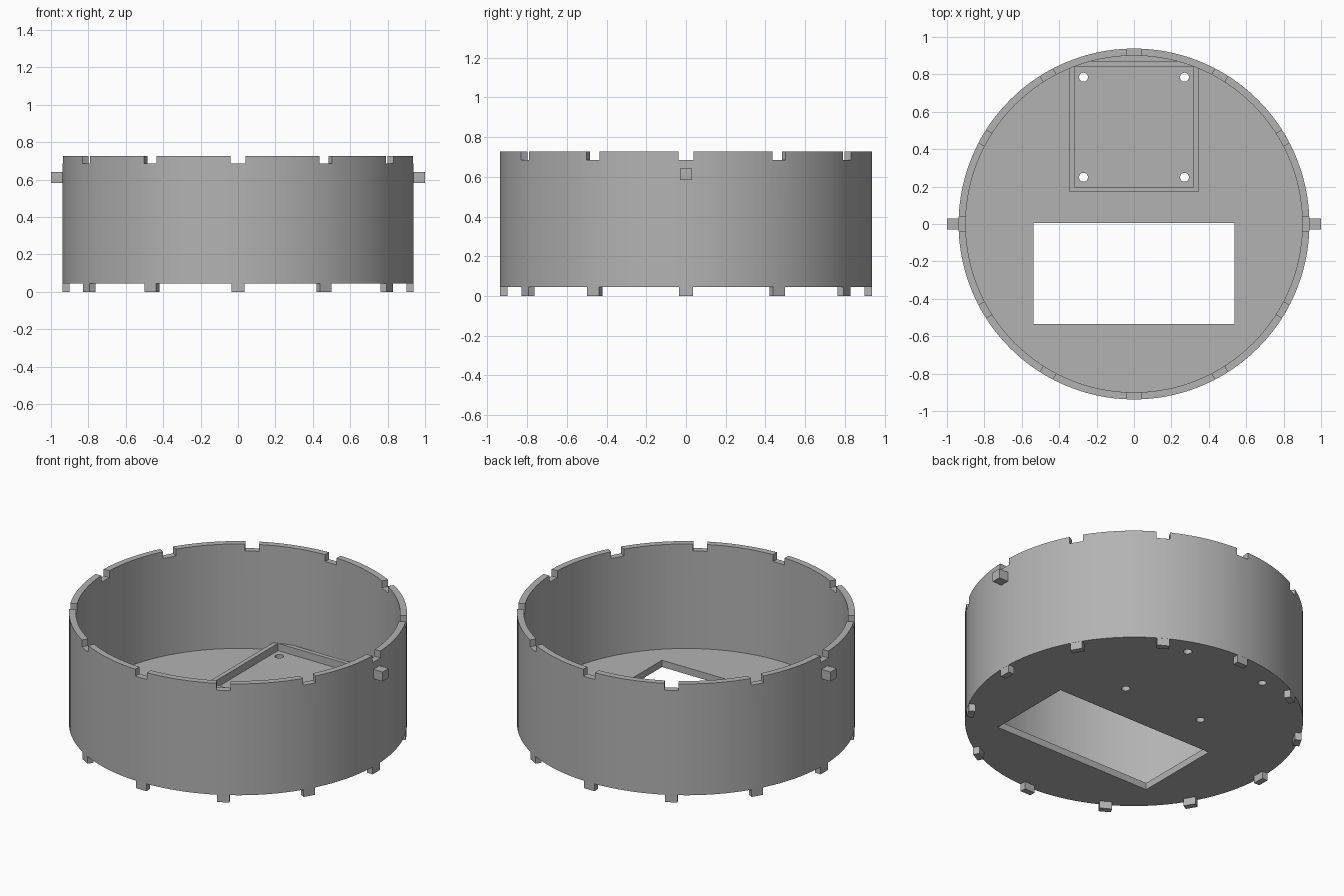
import bpy, bmesh, math
from mathutils import Matrix, Vector

old = bpy.data.objects.get("Cube")
if old:
    bpy.data.objects.remove(old)

R_OUT, R_IN = 0.938, 0.9
BOTTOM, FLOOR, TOP = 0.045, 0.087, 0.727
SIDES = 120

grey = bpy.data.materials.new("plain grey")
grey.use_nodes = True
grey.diffuse_color = (0.45, 0.45, 0.45, 1)
grey.node_tree.nodes["Principled BSDF"].inputs["Base Color"].default_value = grey.diffuse_color


def box(bm, lo, hi, turn=0.0):
    """Add a box between two corners, turned about the z axis."""
    lo, hi = Vector(lo), Vector(hi)
    place = (Matrix.Rotation(turn, 4, 'Z') @ Matrix.Translation((lo + hi) / 2)
             @ Matrix.Diagonal((*(hi - lo), 1)))
    bmesh.ops.create_cube(bm, size=1, matrix=place)


def cylinder(bm, radius, z0, z1, x=0, y=0, sides=SIDES):
    bmesh.ops.create_cone(bm, cap_ends=True, segments=sides, radius1=radius, radius2=radius,
                          depth=z1 - z0, matrix=Matrix.Translation((x, y, (z0 + z1) / 2)))


def make(name, bm):
    mesh = bpy.data.meshes.new(name)
    bm.to_mesh(mesh)
    bm.free()
    mesh.materials.append(grey)
    obj = bpy.data.objects.new(name, mesh)
    bpy.context.collection.objects.link(obj)
    return obj


def carve(obj, bm, operation='DIFFERENCE'):
    """Apply a boolean with a temporary cutter."""
    cutter = make("cutter", bm)
    cutter.hide_render = True
    mod = obj.modifiers.new("carve", 'BOOLEAN')
    mod.operation, mod.solver, mod.object = operation, 'EXACT', cutter
    bpy.ops.object.select_all(action='DESELECT')
    bpy.context.view_layer.objects.active = obj
    obj.select_set(True)
    bpy.ops.object.modifier_apply(modifier=mod.name)
    bpy.data.objects.remove(cutter)


angles = [math.radians(30 * i) for i in range(12)]

# Round open tray
bm = bmesh.new()
cylinder(bm, R_OUT, BOTTOM, TOP)
tray = make("round_tray", bm)

bm = bmesh.new()
cylinder(bm, R_IN, FLOOR, 1)
carve(tray, bm)

# Rim notches, floor window and screw holes
bm = bmesh.new()
for a in angles:
    box(bm, (0.85, -0.039, 0.685), (1, 0.039, 0.8), a)
box(bm, (-0.537, -0.535, 0), (0.537, 0.005, 0.2))
for x in (-0.27, 0.27):
    for y in (0.25, 0.785):
        cylinder(bm, 0.024, 0, 0.2, x, y, 32)
carve(tray, bm)
bpy.ops.object.shade_smooth_by_angle(angle=math.radians(30))

# Raised frame around the screw holes, trimmed to the wall
bm = bmesh.new()
box(bm, (-0.345, 0.172, FLOOR - 0.01), (0.345, 0.868, FLOOR + 0.045))
frame = make("mounting_frame", bm)
bm = bmesh.new()
box(bm, (-0.318, 0.199, 0), (0.318, 0.841, 0.3))
carve(frame, bm)
bm = bmesh.new()
cylinder(bm, R_IN + 0.01, 0, 0.3)
carve(frame, bm, 'INTERSECT')

# Teeth under the tray that match the rim notches
bm = bmesh.new()
for a in angles:
    box(bm, (R_IN, -0.035, 0), (R_OUT - 0.001, 0.035, BOTTOM + 0.01), a)
make("locking_teeth", bm)

# Side pegs
for name, a in (("left_peg", 0), ("right_peg", math.pi)):
    bm = bmesh.new()
    box(bm, (0.92, -0.029, 0.583), (1, 0.029, 0.641), a)
    make(name, bm)
